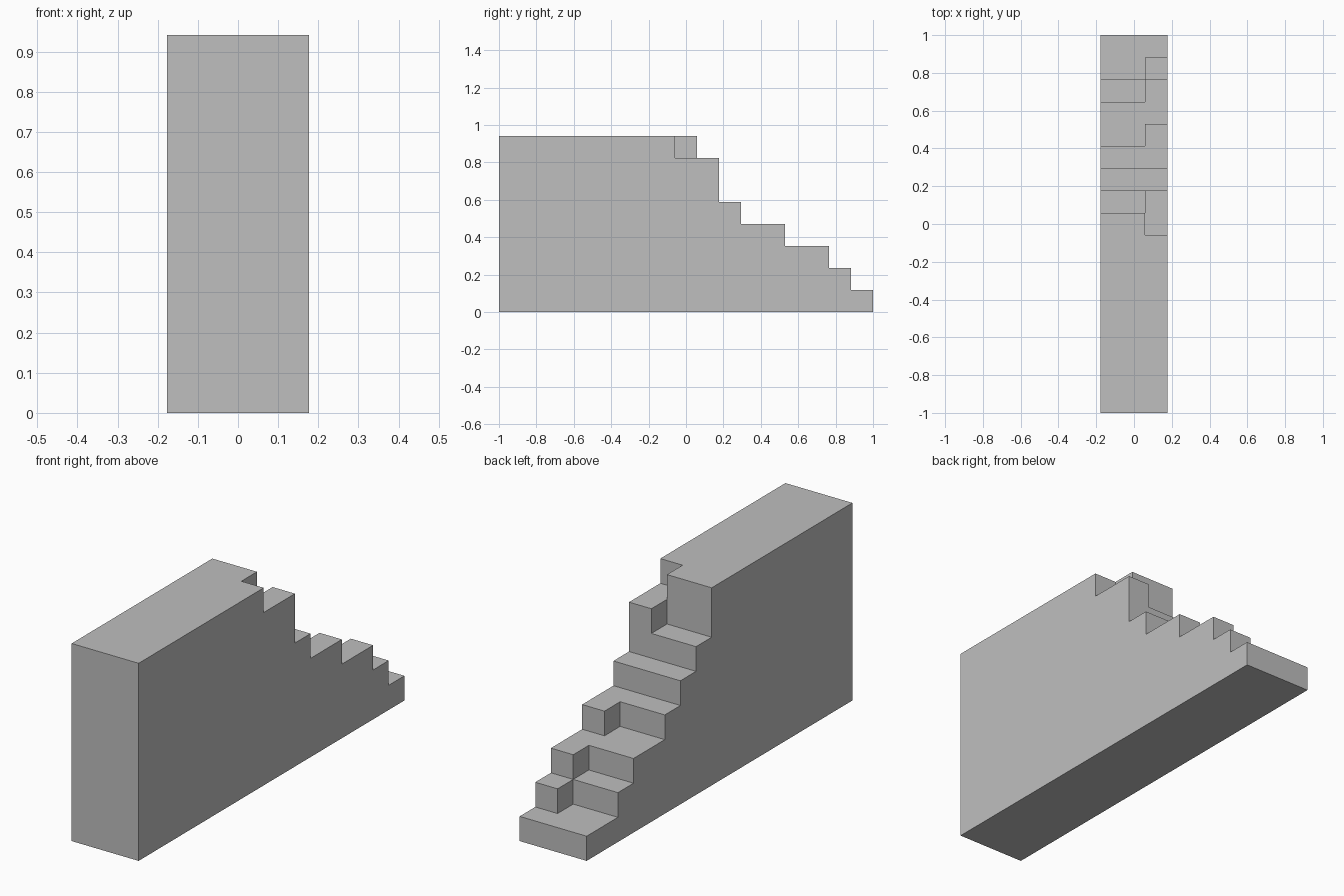
import bpy
import bmesh

cube = bpy.data.objects.get("Cube")
if cube:
    bpy.data.objects.remove(cube, do_unlink=True)

U = 2 / 17            # one block of the stair grid
HALF = 1.5 * U        # half the width
SPLIT = 0.5 * U       # where the narrow and wide treads meet

stone = bpy.data.materials.new("plain grey")
stone.use_nodes = True
grey = (0.52, 0.52, 0.52, 1)
stone.diffuse_color = grey
stone.node_tree.nodes["Principled BSDF"].inputs["Base Color"].default_value = grey


def extrude_profile(name, points, x0, x1):
    """Extrude a (y, z) outline, given in blocks, from x0 to x1."""
    bm = bmesh.new()
    face = bm.faces.new([bm.verts.new((x0, y * U - 1, z * U)) for y, z in points])
    side = bmesh.ops.extrude_face_region(bm, geom=[face])["geom"]
    moved = [v for v in side if isinstance(v, bmesh.types.BMVert)]
    bmesh.ops.translate(bm, verts=moved, vec=(x1 - x0, 0, 0))
    bmesh.ops.recalc_face_normals(bm, faces=bm.faces)
    mesh = bpy.data.meshes.new(name)
    bm.to_mesh(mesh)
    bm.free()
    mesh.materials.append(stone)
    obj = bpy.data.objects.new(name, mesh)
    bpy.context.collection.objects.link(obj)
    return obj


# Stepped body: each step is (where it ends, its height)
steps = [(9, 8), (10, 7), (11, 5), (13, 4), (15, 3), (16, 2), (17, 1)]
outline = [(0, 0), (0, 8)]
for i, (end, height) in enumerate(steps):
    drop = steps[i + 1][1] if i + 1 < len(steps) else 0
    outline += [(end, height), (end, drop)]
body = extrude_profile("stepped_wall", outline, -HALF, HALF)

# Notches: (start, floor, on the narrow side)
notches = [(8, 7, True), (9, 6, False), (12, 3, False), (14, 2, False), (15, 1, False)]
bpy.context.view_layer.objects.active = body
for y, z, narrow in notches:
    x0, x1 = (SPLIT, HALF + U) if narrow else (-HALF - U, SPLIT)
    box = [(y, z), (y + 1.4, z), (y + 1.4, z + 1.4), (y, z + 1.4)]
    # Stay clear of the higher wall behind each notch
    cutter = extrude_profile("notch_cutter", box, x0, x1)
    cutter.hide_render = True
    cut = body.modifiers.new("notch", "BOOLEAN")
    cut.operation = "DIFFERENCE"
    cut.solver = "EXACT"
    cut.object = cutter
    bpy.ops.object.modifier_apply(modifier=cut.name)
    bpy.data.objects.remove(cutter, do_unlink=True)

# Merge the coplanar pieces left by the cuts
bm = bmesh.new()
bm.from_mesh(body.data)
bmesh.ops.remove_doubles(bm, verts=bm.verts, dist=0.0001)
bmesh.ops.dissolve_limit(bm, angle_limit=0.01, verts=bm.verts, edges=bm.edges)
bm.to_mesh(body.data)
bm.free()
